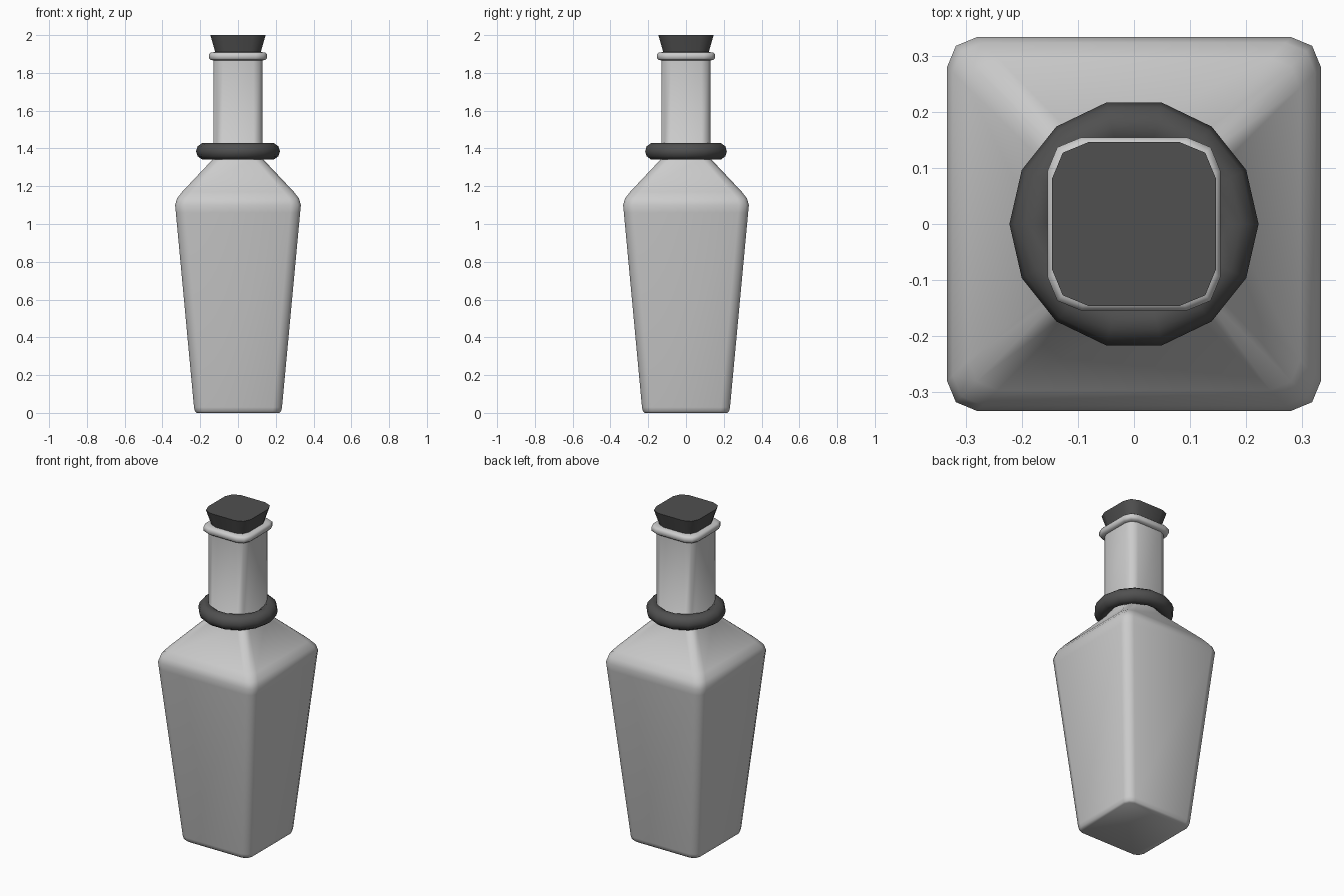
import bpy, bmesh, math

if "Cube" in bpy.data.objects:
    bpy.data.objects.remove(bpy.data.objects["Cube"])


def ring_points(half, r):
    """Square cross-section with two-segment rounded corners."""
    pts = []
    for q in range(4):
        a0 = q * math.pi / 2
        sx = 1 if q in (0, 3) else -1
        sy = 1 if q in (0, 1) else -1
        for k in range(3):
            a = a0 + k * math.pi / 4
            pts.append((sx * (half - r) + r * math.cos(a),
                        sy * (half - r) + r * math.sin(a)))
    return pts


def loft(name, profile, mat=None):
    """Stack rounded squares given as (z, half width, corner radius)."""
    bm = bmesh.new()
    rings = [[bm.verts.new((x, y, z)) for x, y in ring_points(h, r)]
             for z, h, r in profile]
    for a, b in zip(rings, rings[1:]):
        n = len(a)
        for i in range(n):
            j = (i + 1) % n
            bm.faces.new((a[i], a[j], b[j], b[i]))
    bm.faces.new(rings[0][::-1])
    bm.faces.new(rings[-1])
    me = bpy.data.meshes.new(name)
    bm.to_mesh(me)
    bm.free()
    ob = bpy.data.objects.new(name, me)
    bpy.context.collection.objects.link(ob)
    finish(ob, mat)
    return ob


def finish(ob, mat):
    bpy.ops.object.select_all(action='DESELECT')
    ob.select_set(True)
    bpy.context.view_layer.objects.active = ob
    bpy.ops.object.shade_smooth_by_angle(angle=math.radians(50))
    if mat:
        ob.data.materials.append(mat)


dark = bpy.data.materials.new("dark")
dark.diffuse_color = (0.08, 0.08, 0.08, 1)
dark.use_nodes = True
dark.node_tree.nodes["Principled BSDF"].inputs["Base Color"].default_value = dark.diffuse_color

# Bottle: tapered body, sloped shoulder, straight neck
loft("bottle", [
    (0.0, 0.218, 0.04), (0.008, 0.228, 0.045), (0.03, 0.233, 0.047),
    (1.06, 0.329, 0.053), (1.10, 0.333, 0.053), (1.135, 0.323, 0.053),
    (1.17, 0.296, 0.053), (1.345, 0.131, 0.05), (1.89, 0.131, 0.05)])

# Rolled lip around the mouth
loft("lip", [
    (1.866, 0.128, 0.048), (1.868, 0.145, 0.055), (1.877, 0.154, 0.059),
    (1.899, 0.154, 0.059), (1.908, 0.145, 0.055), (1.91, 0.12, 0.048)])

# Stopper
loft("cork", [(1.88, 0.112, 0.05), (2.0, 0.146, 0.065)], dark)

# Collar around the base of the neck
bpy.ops.mesh.primitive_torus_add(major_segments=14, minor_segments=10,
                                 major_radius=0.177, minor_radius=0.045,
                                 location=(0, 0, 1.385))
collar = bpy.context.object
collar.name = "collar"
finish(collar, dark)
